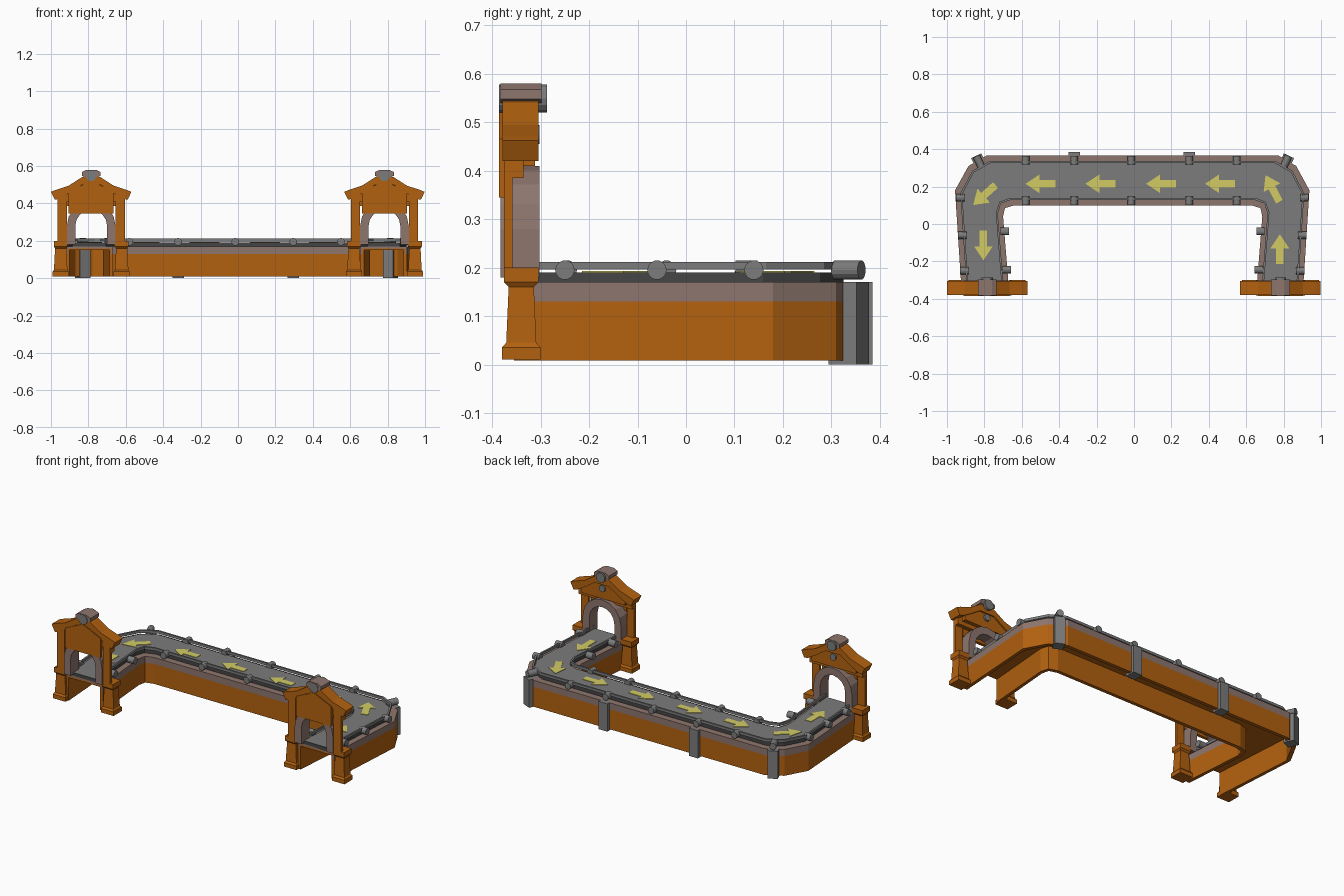
import bpy
import bmesh
from math import pi, sin, cos, atan2, radians
from mathutils import Matrix, Vector

if "Cube" in bpy.data.objects:
    bpy.data.objects.remove(bpy.data.objects["Cube"])


def material(name, rgb):
    m = bpy.data.materials.new(name)
    m.use_nodes = True
    m.diffuse_color = (*rgb, 1)
    m.node_tree.nodes["Principled BSDF"].inputs["Base Color"].default_value = (*rgb, 1)
    return m


BROWN = material("orange brown", (0.45, 0.12, 0.005))
STONE = material("dusty stone", (0.27, 0.18, 0.155))
GREY = material("mid grey", (0.2, 0.2, 0.2))
DARK = material("dark grey", (0.06, 0.06, 0.06))
YELLOW = material("pale yellow", (0.65, 0.6, 0.13))


def finish(name, verts, faces, *mats):
    me = bpy.data.meshes.new(name)
    me.from_pydata(verts, [], faces)
    bm = bmesh.new()
    bm.from_mesh(me)
    bmesh.ops.recalc_face_normals(bm, faces=bm.faces)
    bm.to_mesh(me)
    bm.free()
    for m in mats:
        me.materials.append(m)
    ob = bpy.data.objects.new(name, me)
    bpy.context.scene.collection.objects.link(ob)
    return ob


def loft(name, rings, *mats):
    """Skin a list of equal-length closed rings and cap both ends."""
    n = len(rings[0])
    verts = [p for r in rings for p in r]
    faces = [(k * n + i, k * n + (i + 1) % n, (k + 1) * n + (i + 1) % n, (k + 1) * n + i)
             for k in range(len(rings) - 1) for i in range(n)]
    last = len(verts) - n
    faces += [tuple(range(n)), tuple(range(last, last + n))]
    return finish(name, verts, faces, *mats)


def prism(name, profile, y0, y1, mat, cx=0):
    """Extrude an x-z profile along y."""
    return loft(name, [[(cx + x, y, z) for x, z in profile] for y in (y0, y1)], mat)


def box(name, x0, x1, y0, y1, z0, z1, mat):
    return prism(name, [(x0, z0), (x1, z0), (x1, z1), (x0, z1)], y0, y1, mat)


def mirrored(half):
    return half + [(-x, z) for x, z in reversed(half) if x > 0]


def cylinder(name, center, radius, length, angle, mat):
    """Horizontal cylinder; angle turns its axis away from y."""
    rot = Matrix.Rotation(angle, 3, "Z")
    rings = [[Vector(center) + rot @ Vector((radius * cos(a), y, radius * sin(a)))
              for a in (2 * pi * i / 14 for i in range(14))]
             for y in (-length / 2, length / 2)]
    return loft(name, rings, mat)


# Conveyor course: pairs of outer and inner edge points
half = [((-0.922, -0.355), (-0.668, -0.355)), ((-0.957, 0.18), (-0.70, 0.04)),
        ((-0.885, 0.31), (-0.69, 0.085)), ((-0.79, 0.365), (-0.64, 0.10))]
course = half + [tuple((-x * 0.98, y) for x, y in pair) for pair in reversed(half)]


def sweep(name, profile, *mats):
    """Run a (fraction across, height) profile along the course."""
    rings = [[(o[0] + (i[0] - o[0]) * t, o[1] + (i[1] - o[1]) * t, z) for t, z in profile]
             for o, i in course]
    return loft(name, rings, *mats)


def both(side):
    return side + [(1 - t, z) for t, z in reversed(side)]


sweep("hollow_base", both([(0.08, 0.15), (0.08, 0.008), (0, 0.008), (0, 0.13),
                           (0.04, 0.13), (0.04, 0.16)]), BROWN)
sweep("stone_rim", both([(0.04, 0.16), (0.04, 0.13), (0, 0.13), (0, 0.17)]), STONE)
belt = sweep("belt", both([(0.15, 0.165), (0.15, 0.19)]), GREY, DARK)
for p in belt.data.polygons:
    p.material_index = 0 if p.normal.z > 0.5 else 1
for label, t in (("outer", 0.11), ("inner", 0.85)):
    sweep(label + "_rail", [(t, 0.196), (t + 0.04, 0.196), (t + 0.04, 0.212), (t, 0.212)], GREY)

# Rail studs along the back run, the arms and the corners
for x in (-0.58, -0.32, -0.015, 0.295, 0.55):
    for y in (0.34, 0.125):
        cylinder("rail_stud", (x, y, 0.195), 0.02, 0.045, 0, GREY)
for s, k in ((-1, 1), (1, 0.98)):
    for x, y in ((0.93, 0.14), (0.918, -0.06), (0.908, -0.25), (0.69, -0.04), (0.68, -0.245)):
        cylinder("rail_stud", (s * x * k, y, 0.195), 0.02, 0.045, pi / 2, GREY)
    cylinder("corner_stud", (s * 0.83 * k, 0.335, 0.195), 0.02, 0.06, -s * radians(25), GREY)


# Grey brackets on the back wall
def bracket(x, y, angle, width):
    ob = box("back_bracket", -width / 2, width / 2, -0.032, 0.032, 0, 0.17, GREY)
    ob.location = (x, y, 0)
    ob.rotation_euler.z = angle


for x in (-0.32, 0.295):
    bracket(x, 0.353, 0, 0.06)
for x, a in ((-0.83, 25), (0.815, -25)):
    bracket(x, 0.336, radians(a), 0.06)


# Painted direction arrows
def arrow(x, y, dx, dy):
    shape = [(0.08, 0), (0.005, 0.05), (0.005, 0.02), (-0.08, 0.02),
             (-0.08, -0.02), (0.005, -0.02), (0.005, -0.05)]
    ob = loft("belt_arrow", [[(u, v, z) for u, v in shape] for z in (0.189, 0.193)], YELLOW)
    ob.location = (x, y, 0)
    ob.rotation_euler.z = atan2(dy, dx)


for x in (-0.5, -0.18, 0.145, 0.46):
    arrow(x, 0.215, -1, 0)
arrow(-0.80, 0.155, -20, -18)
arrow(-0.805, -0.115, 0, -1)
arrow(0.78, -0.135, 0, 1)
arrow(0.74, 0.19, -13, 25)


# Gatehouses at the two ends
def leg(cx):
    sections = [(0.01, 0.043, 0.040), (0.035, 0.043, 0.040), (0.045, 0.036, 0.031),
                (0.16, 0.030, 0.026), (0.17, 0.037, 0.036), (0.2, 0.037, 0.036)]
    loft("gate_leg", [[(cx + sx * w, -0.34 + sy * d, z)
                       for sx, sy in ((-1, -1), (1, -1), (1, 1), (-1, 1))]
                      for z, w, d in sections], BROWN)


arc = [pi * i / 8 for i in range(9)]
arch = [(0.13, 0.18)] + [(0.13 * cos(a), 0.28 + 0.13 * sin(a)) for a in arc] + [(-0.13, 0.18)]
arch += [(-0.085, 0.18)] + [(-0.085 * cos(a), 0.28 + 0.085 * sin(a)) for a in arc] + [(0.085, 0.18)]
roof = mirrored([(0, 0.555), (0.05, 0.54), (0.12, 0.495), (0.19, 0.472), (0.215, 0.462),
                 (0.195, 0.42), (0.17, 0.425), (0.11, 0.46), (0.05, 0.50), (0, 0.51)][:9])
gable = mirrored([(0, 0.53), (0.15, 0.465), (0.15, 0.41)])
panel = mirrored([(0, 0.52), (0.12, 0.465), (0.12, 0.345)])
cap = mirrored([(0.025, 0.58), (0.05, 0.568), (0.05, 0.548), (0.03, 0.54)])

for cx in (-0.785, 0.783):
    for s in (-1, 1):
        leg(cx + s * 0.163)
        px = cx + s * 0.155
        box("gate_post", px - 0.025, px + 0.025, -0.376, -0.358, 0.19, 0.46, BROWN)
    box("gate_crossbeam", cx - 0.18, cx + 0.18, -0.36, -0.335, 0.385, 0.44, BROWN)
    prism("stone_arch", arch, -0.383, -0.302, STONE, cx)
    prism("gable_block", gable, -0.37, -0.312, BROWN, cx)
    prism("front_panel", panel, -0.386, -0.368, BROWN, cx)
    prism("gate_roof", roof, -0.379, -0.304, BROWN, cx)
    prism("ridge_cap", cap, -0.383, -0.298, STONE, cx)
    cylinder("ridge_drum", (cx, -0.3365, 0.549), 0.03, 0.099, 0, GREY)
    cylinder("gable_disc", (cx, -0.309, 0.475), 0.02, 0.014, 0, GREY)
